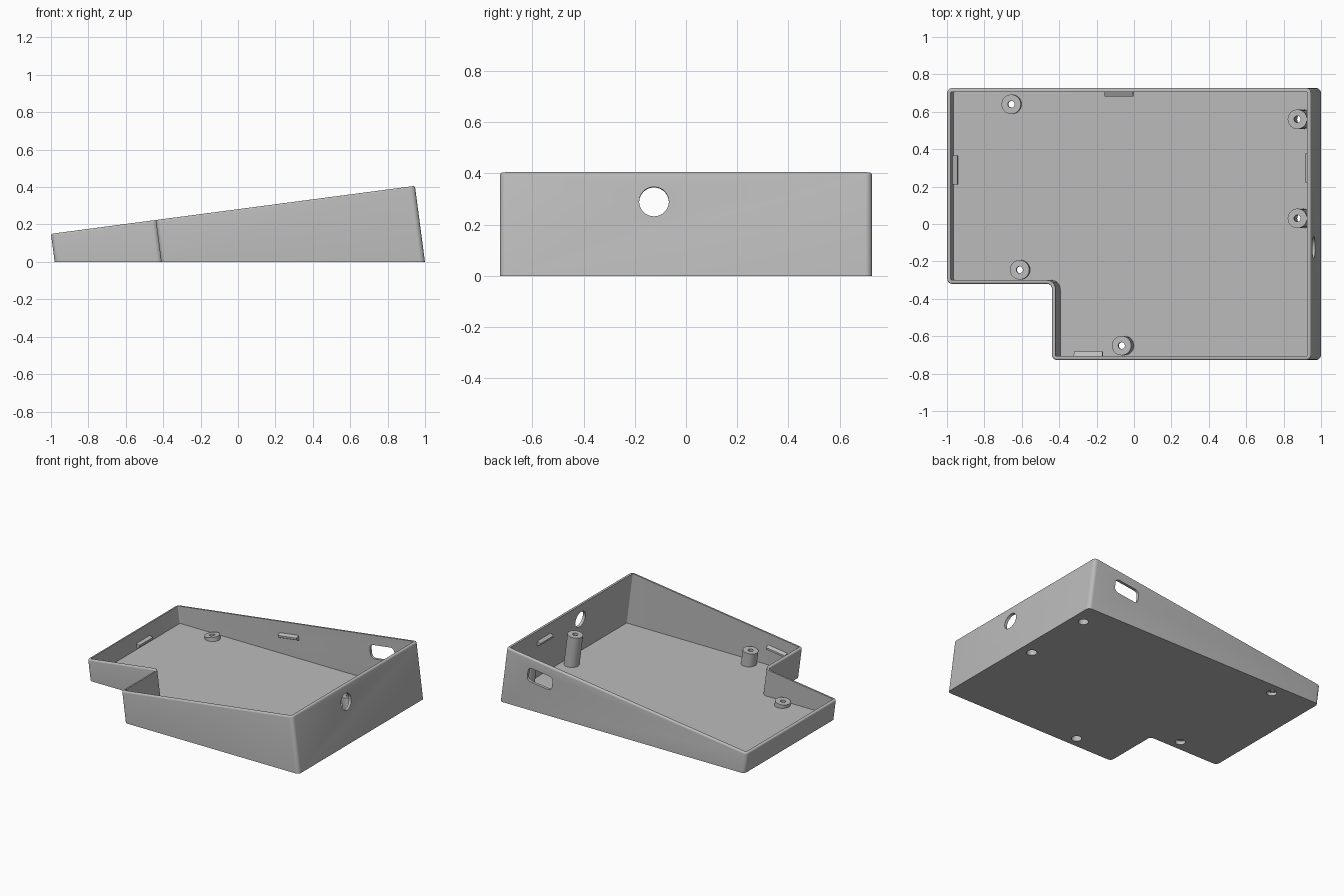
import bpy, bmesh, math
from mathutils import Vector, Matrix

cube = bpy.data.objects.get("Cube")
if cube:
    bpy.data.objects.remove(cube, do_unlink=True)

TILT = math.radians(7.5)
UP = Vector((-math.sin(TILT), 0, math.cos(TILT)))      # normal of the sloping rim
ALONG = Vector((math.cos(TILT), 0, math.sin(TILT)))    # uphill along the rim
BACK = Vector((0, 1, 0))
RIGHT, DEPTH = 0.946, 0.727
WALL, FLOOR, ROUND = 0.02, 0.03, 0.01

grey = bpy.data.materials.new("plain_grey")
grey.use_nodes = True
grey.diffuse_color = (0.5, 0.5, 0.5, 1)
grey.node_tree.nodes["Principled BSDF"].inputs["Base Color"].default_value = (0.5, 0.5, 0.5, 1)


def rim(x, y, down=0.0):
    """Point on the sloping rim plane, moved down square to it."""
    return Vector((x, y, 0.15 + (x + 1) * math.tan(TILT))) - UP * down


def drop(x, y, z):
    """Follow the leaning wall from the rim to height z."""
    p = rim(x, y)
    return p - UP * ((p.z - z) / UP.z)


def rounded(points, radius, inset=0.0, steps=6):
    """Right-angled outline with filleted corners, inset concentrically."""
    result = []
    for i, p in enumerate(points):
        p = Vector(p)
        a = (Vector(points[i - 1]) - p).normalized()
        b = (Vector(points[(i + 1) % len(points)]) - p).normalized()
        side = 1 if b.x * a.y - b.y * a.x > 0 else -1
        r = radius - side * inset
        centre = p + (a + b) * (side * inset + r)
        for k in range(steps + 1):
            t = math.pi / 2 * k / steps
            result.append(centre - (b * math.cos(t) + a * math.sin(t)) * r)
    return result


def circle(radius, count=40):
    return [Vector((radius * math.cos(math.tau * i / count),
                    radius * math.sin(math.tau * i / count))) for i in range(count)]


def loft(name, loops):
    """Closed solid through matching loops of points."""
    bm = bmesh.new()
    rings = [[bm.verts.new(p) for p in loop] for loop in loops]
    n = len(rings[0])
    for low, high in zip(rings, rings[1:]):
        for i in range(n):
            j = (i + 1) % n
            bm.faces.new((low[i], low[j], high[j], high[i]))
    bm.faces.new(rings[0][::-1])
    bm.faces.new(rings[-1])
    bmesh.ops.recalc_face_normals(bm, faces=bm.faces[:])
    mesh = bpy.data.meshes.new(name)
    bm.to_mesh(mesh)
    bm.free()
    mesh.materials.append(grey)
    obj = bpy.data.objects.new(name, mesh)
    bpy.context.collection.objects.link(obj)
    return obj


def prism(name, profile, origin, x_axis, y_axis, start, end):
    """Extrude a flat profile along x_axis cross y_axis."""
    z_axis = x_axis.cross(y_axis)
    return loft(name, [[origin + x_axis * p[0] + y_axis * p[1] + z_axis * d for p in profile]
                       for d in (start, end)])


def activate(obj):
    bpy.ops.object.select_all(action='DESELECT')
    obj.select_set(True)
    bpy.context.view_layer.objects.active = obj


def cut(obj, cutters):
    activate(obj)
    for cutter in cutters:
        cutter.hide_render = True
        mod = obj.modifiers.new("cut", 'BOOLEAN')
        mod.operation = 'DIFFERENCE'
        mod.solver = 'EXACT'
        mod.object = cutter
        bpy.ops.object.modifier_apply(modifier=mod.name)


# Wedge-shaped tray: outside wall, rounded rim, inside wall, level floor
outline = [(-1, -0.32), (-0.44, -0.32), (-0.44, -DEPTH),
           (RIGHT, -DEPTH), (RIGHT, DEPTH), (-1, DEPTH)]
CORNER = 0.027
loops = [[drop(*p, 0) for p in rounded(outline, CORNER)]]
for k in range(5):
    t = math.pi / 2 * k / 4
    loops.append([rim(*p, ROUND * (1 - math.sin(t)))
                  for p in rounded(outline, CORNER, ROUND * (1 - math.cos(t)))])
inner = rounded(outline, CORNER, WALL)
loops.append([rim(*p) for p in inner])
loops.append([drop(*p, FLOOR) for p in inner])
tray = loft("tray", loops)

# Wall openings: connector slot at the back, round cable hole on the high side
slot = [(-0.1, -0.05), (0.1, -0.05), (0.1, 0.05), (-0.1, 0.05)]
openings = [
    prism("slot_cutter", rounded(slot, 0.03), rim(0.656, DEPTH, 0.12), ALONG, UP, -0.06, 0.06),
    prism("cable_hole_cutter", circle(0.058), drop(RIGHT, -0.125, 0.29), BACK, UP, -0.06, 0.06)]

# Screw posts with a through hole and a wide recess from below
posts = []
places = [(-0.675, 0.64), (-0.63, -0.245), (-0.085, -0.65), (0.855, 0.56), (0.855, 0.03)]
for i, (x, y) in enumerate(places):
    top = rim(x, y, 0.14)
    reach = top.z / UP.z
    post = prism(f"screw_post_{i + 1}", circle(0.052), top, ALONG, BACK, 0.015 - reach, 0)
    holes = [prism("screw_hole_cutter", circle(0.018), top, ALONG, BACK, -reach - 0.05, 0.03),
             prism("recess_cutter", circle(0.034), top, ALONG, BACK, -reach - 0.04, -0.028)]
    cut(post, holes)
    posts.append(post)
    openings += holes
cut(tray, openings)
for cutter in openings:
    bpy.data.objects.remove(cutter, do_unlink=True)

# Snap ridges on the inside of the walls
ridge = [(-0.005, -0.018), (0.002, -0.018), (0.024, -0.007),
         (0.024, 0.007), (0.002, 0.018), (-0.005, 0.018)]
clips = [("back", -0.093, DEPTH - WALL, -BACK), ("front", -0.257, WALL - DEPTH, BACK),
         ("left_end", WALL - 1, 0.288, ALONG), ("right_end", RIGHT - WALL, 0.3, -ALONG)]
for name, x, y, inward in clips:
    prism(f"snap_ridge_{name}", ridge, rim(x, y, 0.1), inward, UP, -0.077, 0.077)

# Smooth the round surfaces, keep the edges crisp
for obj in [tray] + posts:
    activate(obj)
    bpy.ops.object.shade_smooth_by_angle(angle=math.radians(30))
